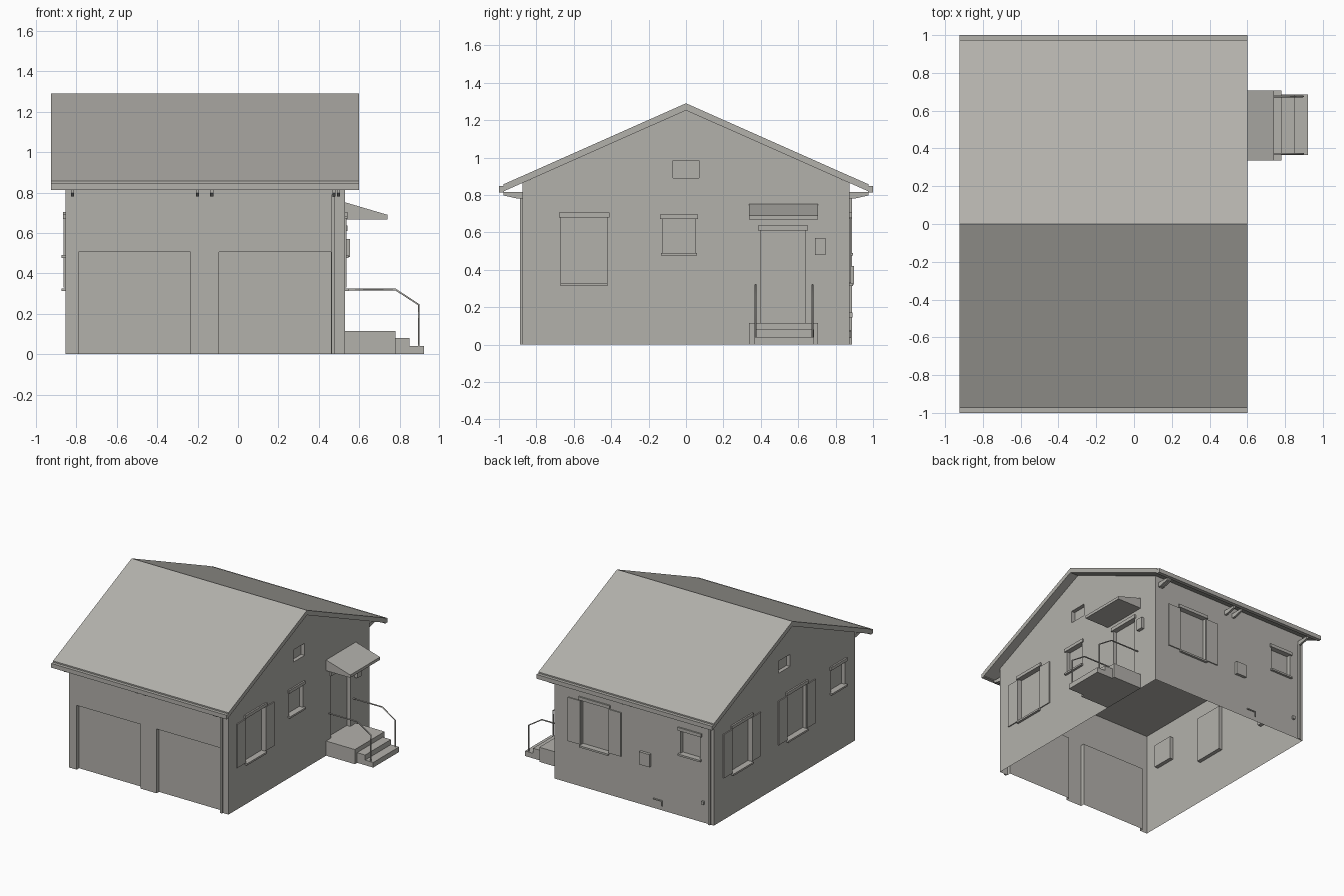
import bpy, bmesh
from mathutils import Vector

cube = bpy.data.objects.get("Cube")
if cube:
    bpy.data.objects.remove(cube, do_unlink=True)

stone = bpy.data.materials.new("warm_grey")
stone.use_nodes = True
GREY = (0.45, 0.44, 0.41, 1)
stone.diffuse_color = GREY
stone.node_tree.nodes["Principled BSDF"].inputs["Base Color"].default_value = GREY

# House extents and roof slope
XL, XR, Y = -0.855, 0.53, 0.875
RIDGE, SLOPE, THICK, CEILING = 1.29, 0.444, 0.038, 0.81
UNDER = RIDGE - THICK

# Wall frames: u along the wall, v up, d outward
FRONT = lambda u, v, d=0: Vector((u, -Y - d, v))
BACK = lambda u, v, d=0: Vector((u, Y + d, v))
RIGHT = lambda u, v, d=0: Vector((XR + d, u, v))
LEFT = lambda u, v, d=0: Vector((XL - d, u, v))


def finish(name, bm, fix_normals=True):
    if fix_normals:
        bmesh.ops.recalc_face_normals(bm, faces=bm.faces)
    mesh = bpy.data.meshes.new(name)
    bm.to_mesh(mesh)
    bm.free()
    mesh.materials.append(stone)
    obj = bpy.data.objects.new(name, mesh)
    bpy.context.collection.objects.link(obj)
    return obj


def box(name, a, b):
    bm = bmesh.new()
    bmesh.ops.create_cube(bm, size=1)
    a, b = Vector(a), Vector(b)
    for v in bm.verts:
        v.co = (a + b) / 2 + v.co * (b - a)
    return finish(name, bm)


def plate(name, frame, u0, u1, v0, v1, depth, back=0):
    return box(name, frame(u0, v0, -back), frame(u1, v1, depth))


def prism(name, profile, start, end, place):
    """Extrude a 2D profile between two positions on the remaining axis."""
    bm = bmesh.new()
    face = bm.faces.new([bm.verts.new(place(p, q, start)) for p, q in profile])
    ext = bmesh.ops.extrude_face_region(bm, geom=[face])["geom"]
    move = place(0, 0, end) - place(0, 0, start)
    bmesh.ops.translate(bm, vec=move,
                        verts=[g for g in ext if isinstance(g, bmesh.types.BMVert)])
    return finish(name, bm)


def wall(name, frame, u0, u1, top, openings, depth=0.03):
    """Thin wall with recessed panels at each opening (ua, ub, va, vb)."""
    bm = bmesh.new()
    us = sorted({u0, u1, *[u for o in openings for u in o[:2]]})
    vs = sorted({0, top, *[v for o in openings for v in o[2:]]})
    outward = frame(0, 0, 1) - frame(0, 0, 0)

    def quad(points, facing):
        face = bm.faces.new([bm.verts.new(p) for p in points])
        face.normal_update()
        if face.normal.dot(facing) < 0:
            face.normal_flip()

    for ua, ub in zip(us, us[1:]):
        for va, vb in zip(vs, vs[1:]):
            mu, mv = (ua + ub) / 2, (va + vb) / 2
            if not any(o[0] < mu < o[1] and o[2] < mv < o[3] for o in openings):
                quad([frame(ua, va), frame(ub, va), frame(ub, vb), frame(ua, vb)], outward)
    for ua, ub, va, vb in openings:
        ring = [(ua, va), (ub, va), (ub, vb), (ua, vb)]
        middle = frame((ua + ub) / 2, (va + vb) / 2)
        quad([frame(u, v, -depth) for u, v in ring], outward)
        for i, (p, q) in enumerate(zip(ring, ring[1:] + ring[:1])):
            if i or va > 0:
                pts = [frame(*p), frame(*q), frame(*q, -depth), frame(*p, -depth)]
                quad(pts, middle - (pts[0] + pts[1]) / 2)
    # Trim to the underside of the roof
    for s in (-1, 1):
        bmesh.ops.bisect_plane(bm, geom=bm.verts[:] + bm.edges[:] + bm.faces[:],
                               plane_co=(0, 0, UNDER), plane_no=(0, s * SLOPE, 1),
                               clear_outer=True)
    bmesh.ops.remove_doubles(bm, verts=bm.verts, dist=0.0001)
    return finish(name, bm, False)


def big_window(name, frame, c):
    plate(name + "_lintel", frame, c - 0.135, c + 0.135, 0.68, 0.705, 0.012)
    plate(name + "_sill", frame, c - 0.125, c + 0.125, 0.312, 0.326, 0.018)
    for s, side in ((-1, "a"), (1, "b")):
        plate(name + "_shutter_" + side, frame, c + s * 0.124, c + s * 0.23, 0.33, 0.674, 0.008)
    return (c - 0.122, c + 0.122, 0.326, 0.68)


def small_window(name, frame, c):
    plate(name + "_lintel", frame, c - 0.102, c + 0.102, 0.67, 0.695, 0.012)
    plate(name + "_sill", frame, c - 0.097, c + 0.097, 0.476, 0.49, 0.018)
    return (c - 0.086, c + 0.086, 0.49, 0.67)


# Walls with garage doors, windows and entrance
vent = (-0.07, 0.07, 0.89, 0.985)
door = (0.40, 0.637, 0.115, 0.61)
wall("front_wall", FRONT, XL, XR, 0.9,
     [(-0.79, -0.235, 0, 0.505), (-0.095, 0.46, 0, 0.505)])
wall("back_wall", BACK, XL, XR, 0.9,
     [big_window("back_window", BACK, 0.18), small_window("back_small_window", BACK, -0.65)])
wall("right_wall", RIGHT, -Y, Y, RIDGE,
     [big_window("right_window", RIGHT, -0.545),
      small_window("right_small_window", RIGHT, -0.037), door, vent])
wall("left_wall", LEFT, -Y, Y, RIDGE,
     [big_window("left_back_window", LEFT, 0.53), big_window("left_middle_window", LEFT, -0.15),
      small_window("left_small_window", LEFT, -0.665), vent])
box("ceiling", (XL, -Y, CEILING), (XR, Y, CEILING + 0.005))

# Roof slab
E = 0.975
drop = SLOPE * E
prism("roof", [(0, RIDGE), (E, RIDGE - drop), (E, UNDER - drop), (0, UNDER),
               (-E, UNDER - drop), (-E, RIDGE - drop)],
      -0.925, 0.6, lambda p, q, t: Vector((t, p, q)))

# Gutters, eave brackets and downspouts
for s, side, frame, pipe_x in ((-1, "front", FRONT, 0.472), (1, "back", BACK, -0.82)):
    box(side + "_gutter", (-0.925, s * 0.972, 0.814), (0.6, s, 0.847))
    for i, x in enumerate((-0.82, -0.2, -0.13, 0.475, 0.497)):
        prism(f"{side}_bracket_{i}", [(Y, 0.78), (0.9, 0.78), (0.975, 0.797), (0.975, 0.815), (Y, 0.815)],
              x - 0.008, x + 0.008, lambda p, q, t, s=s: Vector((t, s * p, q)))
    plate(side + "_downspout", frame, pipe_x - 0.009, pipe_x + 0.009, 0, 0.79, 0.012)

# Entrance: lintel, canopy, lamp, landing and steps
plate("door_lintel", RIGHT, 0.385, 0.652, 0.61, 0.637, 0.012)
prism("door_canopy", [(XR, 0.668), (0.74, 0.668), (0.74, 0.69), (XR, 0.752)],
      0.337, 0.707, lambda p, q, t: Vector((p, t, q)))
plate("porch_lamp", RIGHT, 0.69, 0.745, 0.48, 0.57, 0.025)
box("landing", (XR, 0.337, 0), (0.78, 0.707, 0.115))
box("middle_step", (0.78, 0.365, 0), (0.85, 0.685, 0.08))
box("lower_step", (0.85, 0.365, 0), (0.92, 0.685, 0.04))

# Handrails
for y, side in ((0.372, "front"), (0.676, "back")):
    curve = bpy.data.curves.new(side + "_handrail", "CURVE")
    curve.dimensions = "3D"
    curve.bevel_depth = 0.005
    curve.bevel_resolution = 1
    curve.use_fill_caps = True
    path = [(XR, 0.32), (0.78, 0.32), (0.895, 0.245), (0.895, 0.04)]
    spline = curve.splines.new("POLY")
    spline.points.add(len(path) - 1)
    for point, (x, z) in zip(spline.points, path):
        point.co = (x, y, z, 1)
    curve.materials.append(stone)
    bpy.context.collection.objects.link(bpy.data.objects.new(side + "_handrail", curve))

# Fittings on the back wall
plate("meter_box", BACK, -0.31, -0.22, 0.32, 0.42, 0.022)
plate("pipe_run", BACK, -0.41, -0.33, 0.07, 0.078, 0.008)
plate("pipe_drop", BACK, -0.41, -0.402, 0.035, 0.078, 0.008)
plate("tap", BACK, -0.775, -0.755, 0.145, 0.17, 0.015)
